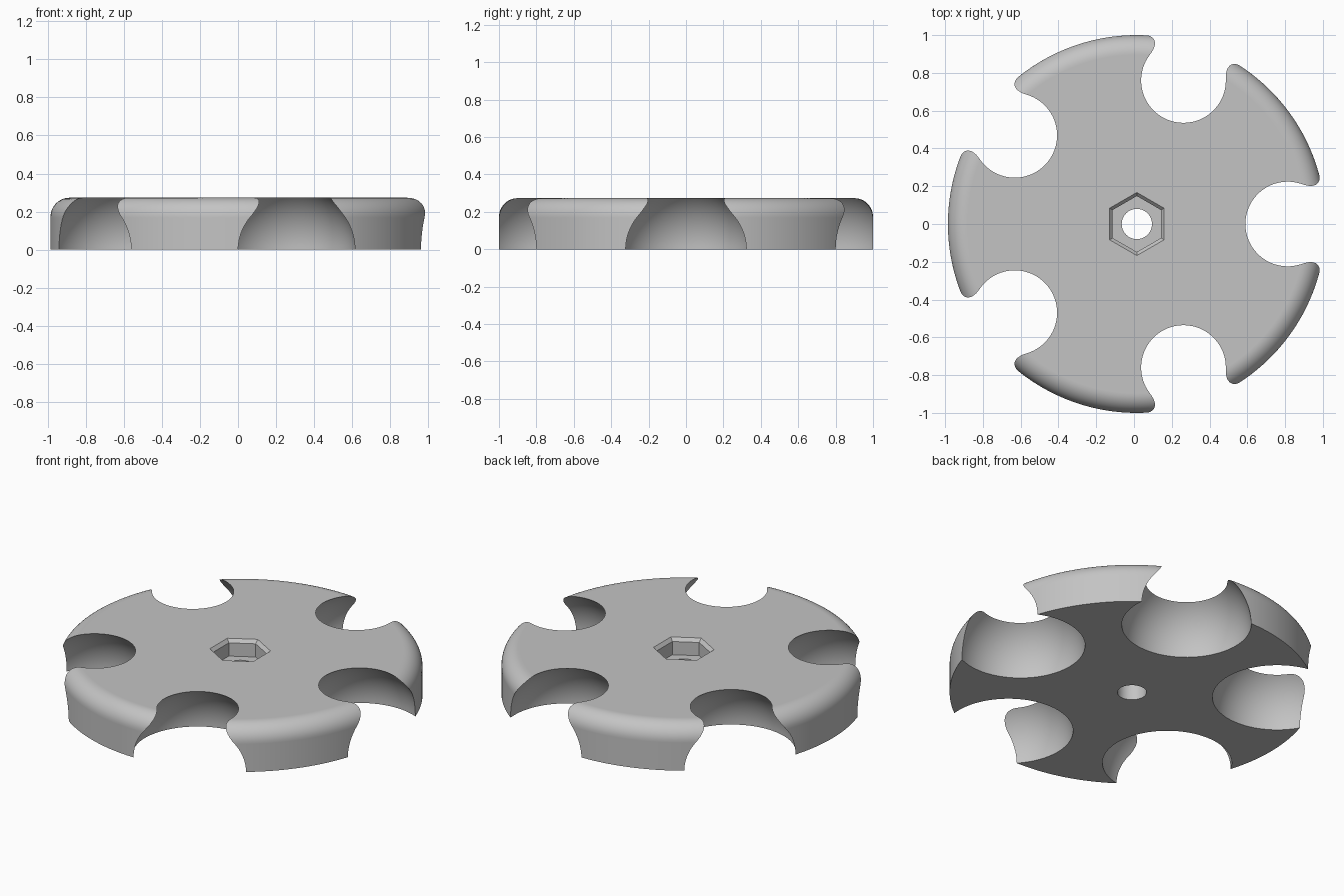
import bpy, bmesh
from math import cos, sin, pi, radians
from mathutils import Matrix, Vector

scene_cube = bpy.data.objects.get("Cube")
if scene_cube:
    bpy.data.objects.remove(scene_cube, do_unlink=True)

HEIGHT = 0.273     # disc thickness
FILLET = 0.10      # rounding of the upper rim
CENTRE = 0.015     # x of the disc axis


def lathe(name, profile, steps, start=0.0):
    """Revolve (radius, z) points around the z axis into a closed solid."""
    bm = bmesh.new()
    verts = [bm.verts.new((r * cos(start), r * sin(start), z)) for r, z in profile]
    edges = [bm.edges.new(pair) for pair in zip(verts, verts[1:])]
    bmesh.ops.spin(bm, geom=verts + edges, cent=(0, 0, 0), axis=(0, 0, 1),
                   angle=2 * pi, steps=steps, use_merge=False)
    bmesh.ops.remove_doubles(bm, verts=bm.verts, dist=1e-5)
    bmesh.ops.recalc_face_normals(bm, faces=bm.faces)
    return make_object(name, bm)


def make_object(name, bm):
    mesh = bpy.data.meshes.new(name)
    bm.to_mesh(mesh)
    bm.free()
    obj = bpy.data.objects.new(name, mesh)
    bpy.context.collection.objects.link(obj)
    obj.location.x = CENTRE
    return obj


def ball(name, radius, centre):
    bm = bmesh.new()
    bmesh.ops.create_uvsphere(bm, u_segments=96, v_segments=48, radius=radius,
                              matrix=Matrix.Translation(centre))
    return make_object(name, bm)


# Disc with a rounded upper rim
arc = [(1 - FILLET + FILLET * cos(a), HEIGHT - FILLET + FILLET * sin(a))
       for a in (radians(90 * i / 12) for i in range(13))]
profile = [(0, 0), (1, 0), (1, arc[0][1] - 0.004)] + arc
profile += [(1 - FILLET - 0.004, HEIGHT), (0, HEIGHT)]
disc = lathe("notched_disc", profile, 200)

# Five spherical notches around the rim
cutters = []
for i in range(5):
    a = radians(72 * i)
    cutters.append(ball("notch_cutter", 0.355,
                        Vector((0.799 * cos(a), 0.799 * sin(a), -0.002))))

# Chamfered hexagonal pocket and round through hole
pocket = [(0, HEIGHT - 0.10), (0.148, HEIGHT - 0.10), (0.148, HEIGHT - 0.02),
          (0.167, HEIGHT), (0.167, HEIGHT + 0.1), (0, HEIGHT + 0.1)]
cutters.append(lathe("pocket_cutter", pocket, 6, pi / 2))
cutters.append(lathe("hole_cutter", [(0, -0.1), (0.08, -0.1), (0.08, 0.5), (0, 0.5)], 64))

for cutter in cutters:
    cutter.hide_render = True
    mod = disc.modifiers.new(cutter.name, 'BOOLEAN')
    mod.operation = 'DIFFERENCE'
    mod.solver = 'EXACT'
    mod.object = cutter

# Bake the cuts and discard the cutters
bpy.context.view_layer.update()
graph = bpy.context.evaluated_depsgraph_get()
baked = bpy.data.meshes.new_from_object(disc.evaluated_get(graph))
disc.modifiers.clear()
disc.data = baked
for cutter in cutters:
    bpy.data.objects.remove(cutter, do_unlink=True)

# Plain grey finish
grey = bpy.data.materials.new("light_grey")
grey.use_nodes = True
colour = (0.55, 0.55, 0.55, 1)
grey.diffuse_color = colour
grey.node_tree.nodes["Principled BSDF"].inputs["Base Color"].default_value = colour
disc.data.materials.clear()
disc.data.materials.append(grey)

bpy.ops.object.select_all(action='DESELECT')
disc.select_set(True)
bpy.context.view_layer.objects.active = disc
bpy.ops.object.shade_smooth_by_angle(angle=radians(25))
